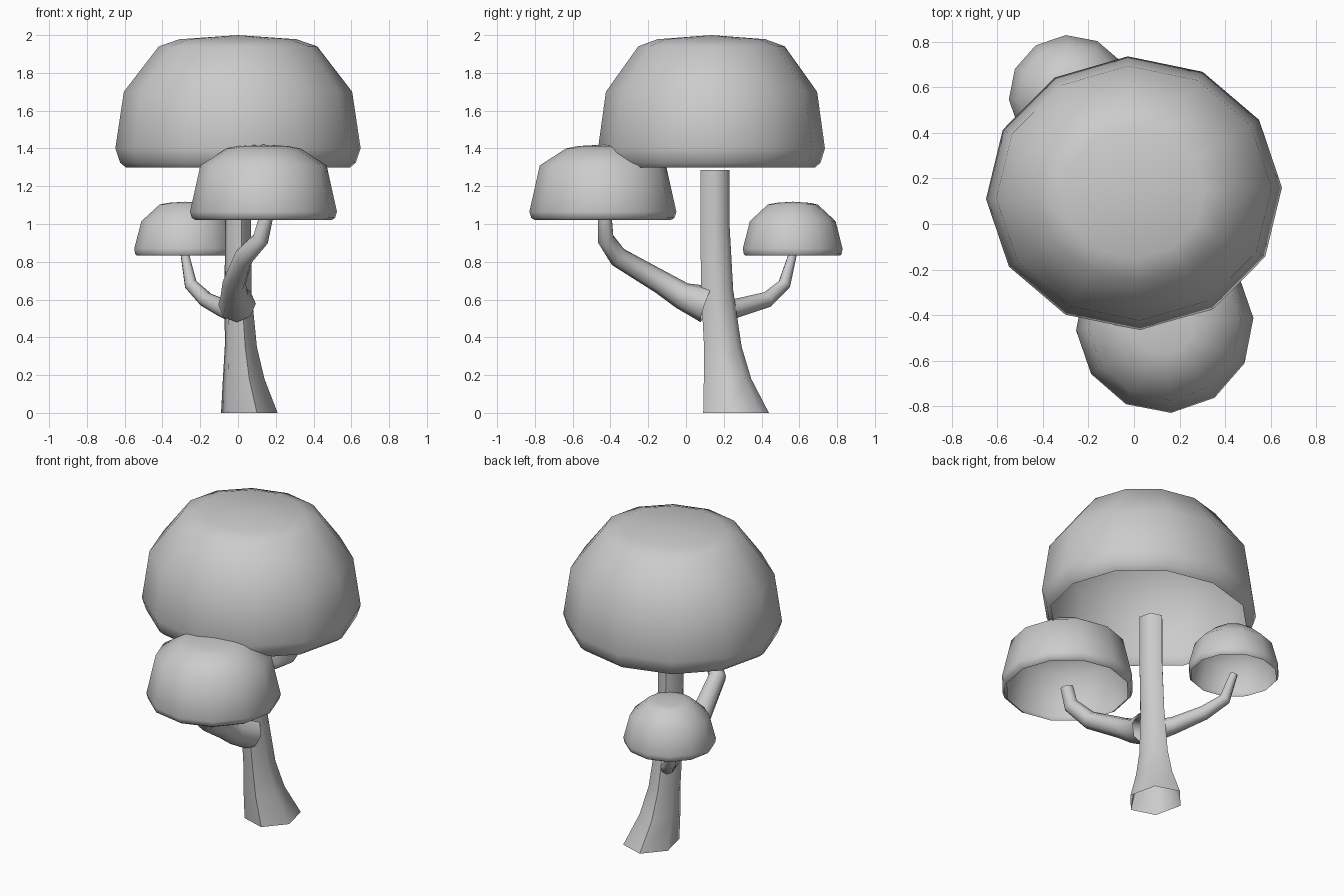
import bpy, bmesh, math
from mathutils import Vector

if "Cube" in bpy.data.objects:
    bpy.data.objects.remove(bpy.data.objects["Cube"])

# One plain grey for the whole tree
grey = bpy.data.materials.new("plain_grey")
grey.use_nodes = True
GREY = (0.6, 0.6, 0.6, 1)
grey.diffuse_color = GREY
grey.node_tree.nodes["Principled BSDF"].inputs["Base Color"].default_value = GREY


def loft(name, rings, tip=None, sharp=40):
    """Skin a stack of rings, leave the base open and close the top."""
    bm = bmesh.new()
    loops = [[bm.verts.new(p) for p in ring] for ring in rings]
    n = len(loops[0])
    for low, high in zip(loops, loops[1:]):
        for i in range(n):
            j = (i + 1) % n
            bm.faces.new((low[i], low[j], high[j], high[i]))
    if tip:
        apex = bm.verts.new(tip)
        for i in range(n):
            bm.faces.new((loops[-1][i], loops[-1][(i + 1) % n], apex))
    else:
        bm.faces.new(loops[-1])
    mesh = bpy.data.meshes.new(name)
    bm.to_mesh(mesh)
    bm.free()
    mesh.materials.append(grey)
    obj = bpy.data.objects.new(name, mesh)
    bpy.context.collection.objects.link(obj)
    bpy.ops.object.select_all(action='DESELECT')
    obj.select_set(True)
    bpy.context.view_layer.objects.active = obj
    bpy.ops.object.shade_smooth_by_angle(angle=math.radians(sharp))
    return obj


def ring(cx, cy, z, rx, ry, sides, phase):
    angles = [math.radians(phase) + math.tau * i / sides for i in range(sides)]
    return [Vector((cx + rx * math.cos(a), cy + ry * math.sin(a), z)) for a in angles]


def canopy(name, centre, squash, phase, profile, top):
    """Open-bottomed twelve-sided dome; profile holds (radius, height)."""
    cx, cy = centre
    rings = [ring(cx, cy, z, r, r * squash, 12, phase) for r, z in profile]
    return loft(name, rings, (cx, cy, top), 50)


def branch(name, path, sides=8):
    """Tapered tube along (x, y, z, radius) points, without twisting."""
    pts = [Vector(p[:3]) for p in path]
    rings, side, last = [], Vector((1, 0, 0)), None
    for i, p in enumerate(pts):
        t = (pts[min(i + 1, len(pts) - 1)] - pts[max(i - 1, 0)]).normalized()
        if last:
            side = last.rotation_difference(t) @ side
        side = (side - t * side.dot(t)).normalized()
        up, last = t.cross(side), t
        rings.append([p + path[i][3] * (side * math.cos(a) + up * math.sin(a))
                      for a in (math.tau * k / sides for k in range(sides))])
    return loft(name, rings, sharp=60)


# Trunk: six-sided, leaning and flaring towards the ground
trunk = [(0.06, 0.265, 0, 0.155, 0.18), (0.03, 0.22, 0.18, 0.114, 0.13),
         (0.015, 0.195, 0.35, 0.088, 0.103), (0, 0.165, 0.65, 0.073, 0.088),
         (0, 0.153, 1.0, 0.072, 0.08), (0, 0.153, 1.285, 0.072, 0.08)]
loft("trunk", [ring(*level, 6, 45) for level in trunk], sharp=62)

# Branches
branch("front_branch", [(-0.005, 0.11, 0.575, 0.1), (-0.02, -0.02, 0.62, 0.072),
                        (-0.02, -0.13, 0.69, 0.062), (0.03, -0.36, 0.825, 0.053),
                        (0.12, -0.425, 0.92, 0.046), (0.147, -0.43, 1.03, 0.04)])
branch("back_branch", [(-0.03, 0.2, 0.54, 0.06), (-0.08, 0.27, 0.555, 0.05),
                       (-0.17, 0.43, 0.6, 0.042), (-0.25, 0.52, 0.68, 0.035),
                       (-0.282, 0.565, 0.84, 0.023)])

# Canopies
canopy("main_canopy", (0, 0.135), 0.925, 2.4,
       [(0.595, 1.3), (0.625, 1.325), (0.65, 1.4), (0.605, 1.7), (0.42, 1.94), (0.31, 1.978)], 2.0)
canopy("front_canopy", (0.135, -0.44), 1.0, 4,
       [(0.36, 1.02), (0.38, 1.032), (0.39, 1.065), (0.335, 1.31), (0.195, 1.4), (0.13, 1.413)], 1.42)
canopy("back_canopy", (-0.28, 0.565), 0.98, 4,
       [(0.255, 0.832), (0.265, 0.842), (0.27, 0.87), (0.232, 1.015), (0.135, 1.103), (0.09, 1.112)], 1.118)
